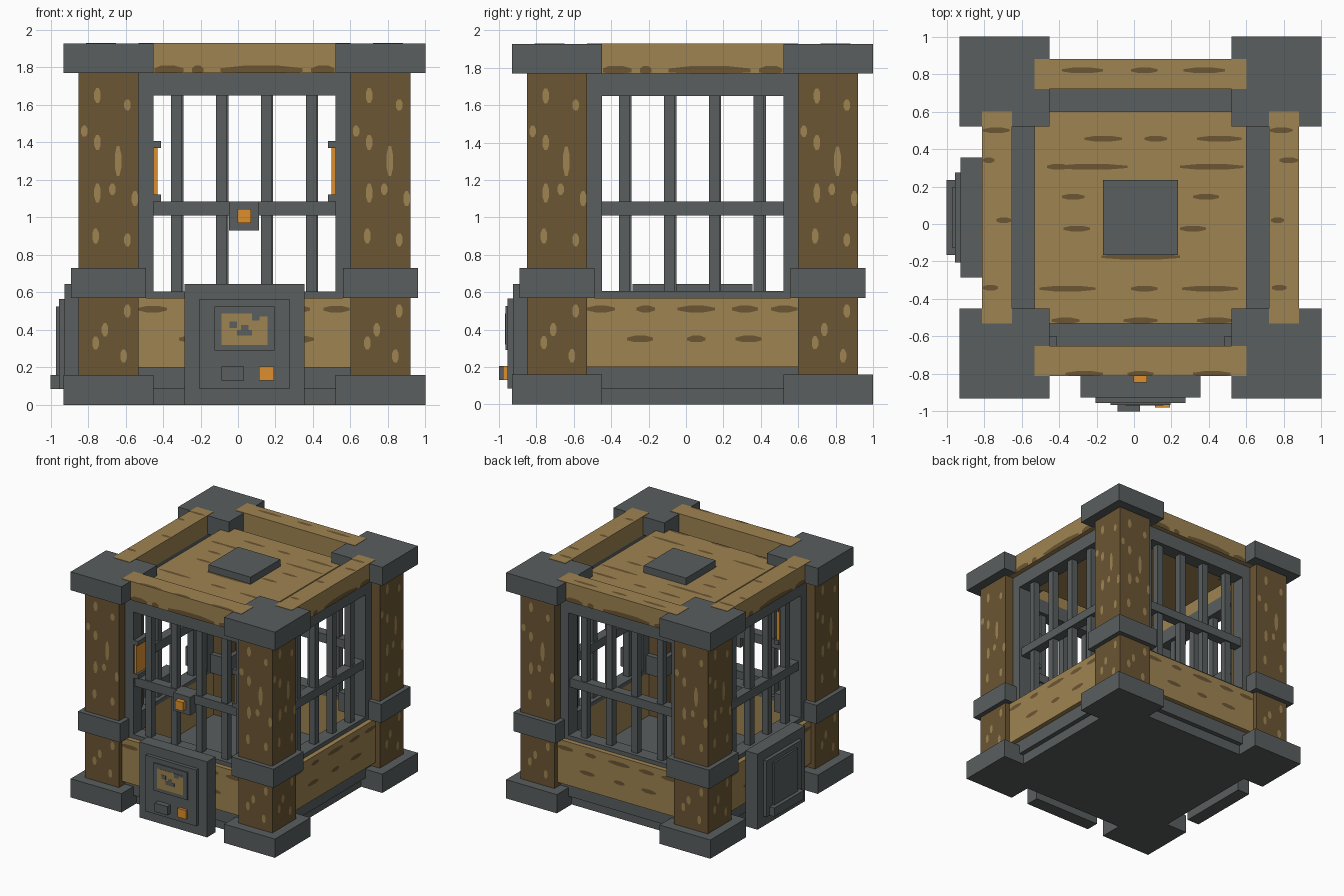
import bpy, math
from mathutils import Matrix, Vector

cube = bpy.data.objects.get("Cube")
if cube:
    bpy.data.objects.remove(cube, do_unlink=True)


def material(name, rgb):
    m = bpy.data.materials.new(name)
    m.use_nodes = True
    m.diffuse_color = (*rgb, 1)
    m.node_tree.nodes["Principled BSDF"].inputs["Base Color"].default_value = (*rgb, 1)
    return m


STEEL = material("grey steel", (.100, .112, .112))
TAN = material("tan wood", (.347, .230, .084))
BROWN = material("brown wood", (.150, .092, .034))
ORANGE = material("orange", (.72, .28, .027))

CENTRE = Matrix.Translation((.035, .035, 0))


def turn(k):
    """Quarter turns about the cage axis: 0 front, 1 +x side, 2 back, 3 -x side."""
    return CENTRE @ Matrix.Rotation(k * math.pi / 2, 4, 'Z')


def mesh_object(name, mat, verts, faces, k):
    me = bpy.data.meshes.new(name)
    me.from_pydata([turn(k) @ Vector(v) for v in verts], [], faces)
    me.materials.append(mat)
    ob = bpy.data.objects.new(name, me)
    bpy.context.collection.objects.link(ob)
    return ob


def box(name, mat, xs, ys, zs, k=0):
    verts = [(x, y, z) for x in xs for y in ys for z in zs]
    faces = [(0, 1, 3, 2), (4, 6, 7, 5), (0, 4, 5, 1),
             (2, 3, 7, 6), (0, 2, 6, 4), (1, 5, 7, 3)]
    return mesh_object(name, mat, verts, faces, k)


def spots(name, mat, origin, u, v, marks, ulim, vlim, k=0):
    """Thin eight-sided grain marks (u, v, width, height) clipped to a face."""
    o, u, v = Vector(origin), Vector(u), Vector(v)
    o = o + u.cross(v) * .002
    verts, faces = [], []
    for a, b, w, h in marks:
        start = len(verts)
        for i in range(8):
            t = (i + .5) * math.pi / 4
            p = min(max(a + w * .54 * math.cos(t), ulim[0]), ulim[1])
            q = min(max(b + h * .54 * math.sin(t), vlim[0]), vlim[1])
            verts.append(o + u * p + v * q)
        faces.append(range(start, start + 8))
    return mesh_object(name, mat, verts, faces, k)


X, Y, Z = (1, 0, 0), (0, 1, 0), (0, 0, 1)

# Grain patterns
post_marks = [(u, z, .035, h) for u, z, h in (
    (-.06, 1.65, .08), (.1, 1.6, .06), (-.06, 1.4, .08), (.05, 1.3, .16),
    (-.13, 1.46, .06), (-.06, 1.13, .1), (.14, 1.1, .08), (.02, 1.15, .06),
    (-.07, .9, .08), (.1, .88, .07), (-.02, .4, .07), (.1, .5, .07),
    (-.07, .33, .07), (.08, .26, .07))]
plank_marks = [(u, z, w, .035) for u, z, w in (
    (-.49, .51, .15), (-.25, .51, .1), (.02, .51, .2), (.28, .51, .14),
    (.49, .51, .14), (-.28, .35, .14), (.02, .35, .1), (.3, .35, .14))]
beam_marks = [(u, 1.785, w, .05) for u, w in
              ((-.41, .17), (-.25, .06), (.09, .44), (.42, .13))]
beam_top_marks = [(u, v, w, .03) for u, v, w in (
    (-.31, .785, .22), (.02, .785, .14), (.34, .785, .22),
    (-.77, .465, .14), (-.81, .305, .06), (-.73, -.015, .08), (-.8, -.375, .08),
    (.75, .465, .12), (.79, .305, .1), (.73, -.015, .07), (.74, -.375, .08),
    (-.3, -.835, .2), (0, -.835, .14), (.38, -.835, .2))]
roof_marks = [(u, v, w, .03) for u, v, w in (
    (-.2, .42, .2), (.08, .42, .12), (.42, .42, .24), (-.44, .27, .12),
    (-.26, .27, .38), (.38, .27, .34), (-.36, .11, .12), (.35, .11, .14),
    (-.34, -.06, .14), (.28, -.06, .14), (0, -.21, .42), (-.39, -.38, .3),
    (.02, -.38, .14), (.37, -.38, .3), (-.4, -.55, .15), (0, -.55, .18),
    (.4, -.55, .2))]

for k in range(4):
    # Corner: wooden post with steel foot, band and cap
    for name, mat, a, b, zs in (
            ("corner_post", BROWN, .565, .885, (.1, 1.8)),
            ("corner_foot", STEEL, .485, .965, (0, .16)),
            ("corner_band", STEEL, .525, .925, (.57, .73)),
            ("corner_cap", STEEL, .485, .965, (1.77, 1.927))):
        box(name, mat, (a, b), (-b, -a), zs, k)
    spots("post_grain_front", TAN, (.725, -.885, 0), X, Z, post_marks,
          (-.16, .16), (.16, 1.77), k)
    spots("post_grain_side", TAN, (.885, -.725, 0), Y, Z, post_marks,
          (-.16, .16), (.16, 1.77), k)

    # Wooden beam and plank
    box("top_beam", TAN, (-.565, .565), (-.845, -.685), (1.77, 1.93), k)
    spots("top_beam_grain", BROWN, (0, -.845, 0), X, Z, beam_marks,
          (-.48, .48), (1.77, 1.93), k)
    box("lower_plank", TAN, (-.565, .565), (-.845, -.685), (.2, .57), k)
    spots("plank_grain", BROWN, (0, -.845, 0), X, Z, plank_marks,
          (-.565, .565), (.2, .57), k)

    # Steel frame, rail and bars
    for name, zs in (("frame_top", (1.65, 1.77)), ("frame_bottom", (.57, .605)),
                     ("base_beam", (.085, .2))):
        box(name, STEEL, (-.565, .565), (-.805, -.685), zs, k)
    for a, b in ((-.565, -.485), (.485, .565)):
        box("frame_upright", STEEL, (a, b), (-.805, -.685), (.605, 1.65), k)
    box("middle_rail", STEEL, (-.485, .485), (-.785, -.705), (1.01, 1.085), k)
    for x in (-.365, -.125, .115, .355):
        box("bar", STEEL, (x - .028, x + .028), (-.773, -.717), (.6, 1.66), k)

# Base with the floor on top
box("base_slab", STEEL, (-.765, .765), (-.765, .765), (0, .085))
box("floor", STEEL, (-.685, .685), (-.685, .685), (.085, .2))

# Roof
box("roof", TAN, (-.565, .565), (-.565, .565), (1.77, 1.84))
spots("roof_grain", BROWN, (0, 0, 1.84), X, Y, roof_marks, (-.565, .565), (-.565, .565))
box("roof_plate", STEEL, (-.2, .2), (-.2, .2), (1.84, 1.9))
spots("top_beam_upper_grain", BROWN, (0, 0, 1.93), X, Y, beam_top_marks,
      (-.845, .845), (-.845, .845))

# Panels on the front and the -x side
for k, side in ((0, "front"), (3, "side")):
    box(side + "_panel", STEEL, (-.32, .32), (-.96, -.845), (0, .645), k)
    box(side + "_panel_plate", STEEL, (-.24, .24), (-.99, -.96), (.085, .565), k)

# Front screen with dark blotches, switch and button
box("screen_frame", STEEL, (-.16, .16), (-1.0, -.99), (.29, .525))
box("screen", TAN, (-.122, .122), (-1.002, -1.0), (.32, .487))
for xs, zs in (((-.08, -.04), (.41, .445)), ((-.04, .04), (.37, .4)),
               ((-.02, .02), (.4, .425)), ((.04, .08), (.45, .487)),
               ((.08, .122), (.47, .487))):
    box("screen_blotch", STEEL, xs, (-1.004, -1.002), zs)
box("switch", STEEL, (-.122, -.002), (-1.035, -.99), (.13, .205))
box("button", ORANGE, (.078, .157), (-1.013, -.99), (.13, .205))

# Side hatch and its ledge
box("hatch", STEEL, (-.16, .16), (-1.005, -.99), (.16, .525), 3)
box("hatch_ledge", STEEL, (-.2, .2), (-1.035, -.99), (.085, .16), 3)

# Lock on the front rail
box("lock_box", STEEL, (-.083, .077), (-.84, -.7), (.93, 1.085))
box("lock_button", ORANGE, (-.038, .035), (-.88, -.84), (.97, 1.045))

# Hinges on the inner sides of the front uprights
for s in (-1, 1):
    def span(a, b):
        return sorted((s * a, s * b))
    box("hinge_plate", ORANGE, span(.465, .49), (-.79, -.645), (1.12, 1.37))
    for z in (1.085, 1.37):
        box("hinge_bracket", STEEL, span(.445, .49), (-.8, -.635), (z, z + .038))
